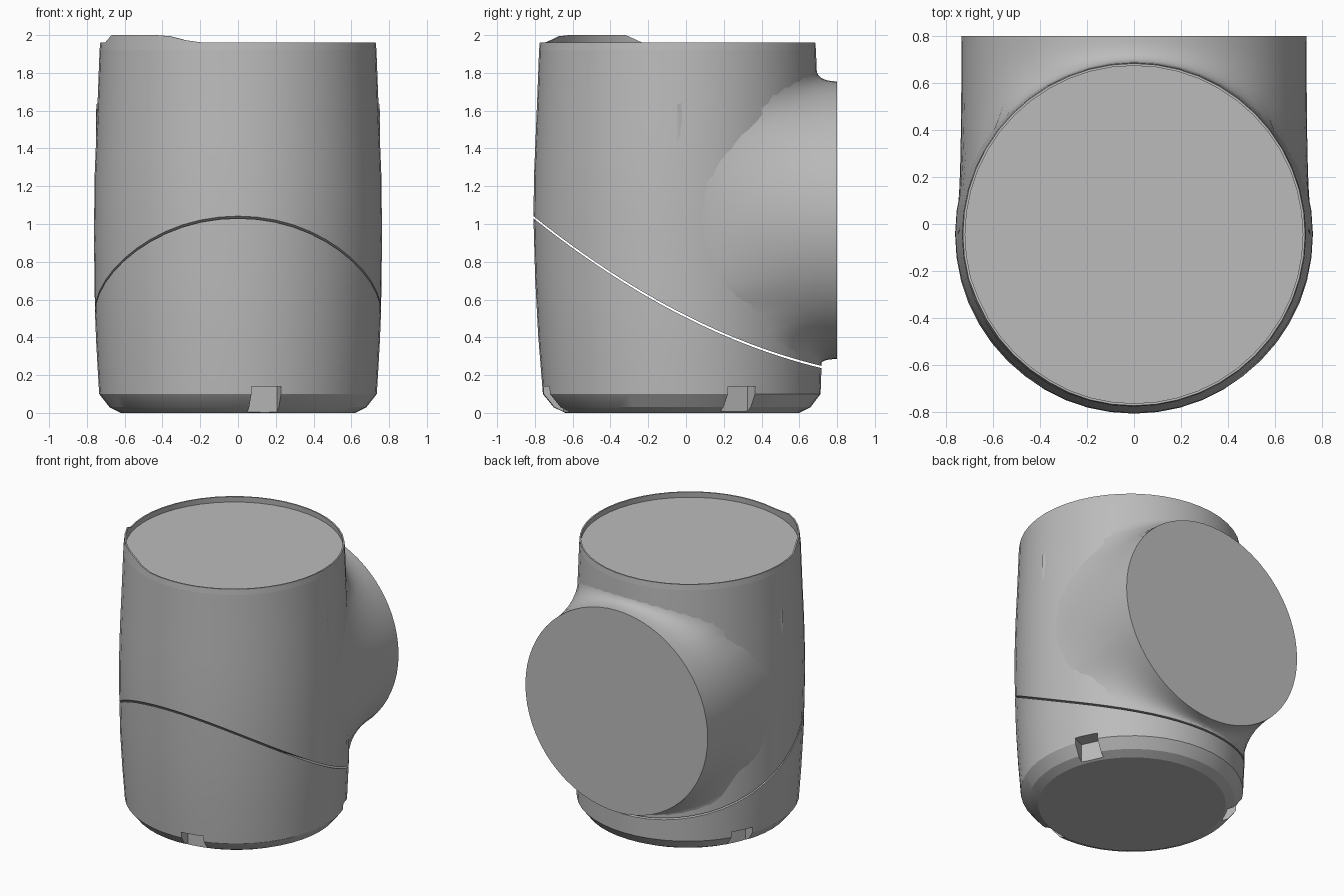
import bpy, bmesh, math

old = bpy.data.objects.get("Cube")
if old:
    bpy.data.objects.remove(old, do_unlink=True)

grey = bpy.data.materials.new("plain grey")
grey.use_nodes = True
COLOUR = (0.5, 0.5, 0.5, 1)
grey.diffuse_color = COLOUR
grey.node_tree.nodes["Principled BSDF"].inputs["Base Color"].default_value = COLOUR

N = 48                       # columns round the housing
BACK = 0.8                   # plane of the rear port
PORT_Z, PORT_R = 1.02, 0.735
GAP = 0.006                  # half the seam gap
PROFILE = [(0, 0.62), (0.03, 0.68), (0.1, 0.735), (0.35, 0.75), (0.6, 0.76),
           (1.0, 0.763), (1.25, 0.76), (1.6, 0.745), (1.92, 0.733), (2.0, 0.725)]


def radius(z):
    for (z0, r0), (z1, r1) in zip(PROFILE, PROFILE[1:]):
        if z <= z1:
            return r0 + (r1 - r0) * (z - z0) / (z1 - z0)
    return PROFILE[-1][1]


def centre(z):
    return -0.02 - 0.025 * min(z, 1)


def seam(y):
    return 0.51 - 0.5035 * y + 0.183 * y * y


def angle(i):
    return math.radians(-90 + 360 * i / N)


def wall(i, z, inset=0):
    r = radius(z) - inset
    return (r * math.cos(angle(i)), centre(z) + r * math.sin(angle(i)), z)


def seam_height(i, offset):
    z = 0.5
    for _ in range(20):
        z = seam(wall(i, z)[1]) + offset
    return z


def add_ring(bm, points):
    return [bm.verts.new(p) for p in points]


def bridge(bm, a, b):
    for i in range(len(a)):
        j = (i + 1) % len(a)
        bm.faces.new((a[i], a[j], b[j], b[i]))


def seam_cap(bm, ring):
    # Strips across x close the curved cut
    for i in range(N // 2):
        corners = [ring[i], ring[i + 1], ring[N - i - 1], ring[-i]]
        bm.faces.new(list(dict.fromkeys(corners)))


def finish(bm, name, sharp=35):
    bmesh.ops.recalc_face_normals(bm, faces=bm.faces)
    mesh = bpy.data.meshes.new(name)
    bm.to_mesh(mesh)
    bm.free()
    mesh.materials.append(grey)
    ob = bpy.data.objects.new(name, mesh)
    bpy.context.collection.objects.link(ob)
    bpy.ops.object.select_all(action='DESELECT')
    ob.select_set(True)
    bpy.context.view_layer.objects.active = ob
    if sharp:
        bpy.ops.object.shade_smooth_by_angle(angle=math.radians(sharp))
    return ob


# Lower cup, chamfered at the foot and cut along the curved seam
bm = bmesh.new()
rings = [add_ring(bm, [wall(i, z) for i in range(N)]) for z in (0, 0.03, 0.1)]
for t in (0.33, 0.67, 1):
    rings.append(add_ring(bm, [wall(i, 0.1 + t * (seam_height(i, -GAP) - 0.1))
                               for i in range(N)]))
for a, b in zip(rings, rings[1:]):
    bridge(bm, a, b)
bm.faces.new(rings[0])
seam_cap(bm, rings[-1])
lower = finish(bm, "lower_cup", 25)

# Three notches round the foot
for k, (x, y) in enumerate([(0.15, -0.74), (0.67, 0.3), (-0.67, 0.3)]):
    bm = bmesh.new()
    bmesh.ops.create_cube(bm, size=1)
    bmesh.ops.scale(bm, vec=(0.22, 0.16, 0.28), verts=bm.verts)
    cutter = finish(bm, f"notch_cutter_{k + 1}", 0)
    cutter.location = (x, y, 0)
    cutter.rotation_euler.z = math.atan2(y + 0.02, x)
    cutter.hide_render = True
    cutter.hide_set(True)
    cutter.display_type = 'WIRE'
    mod = lower.modifiers.new("notch", 'BOOLEAN')
    mod.operation = 'DIFFERENCE'
    mod.solver = 'EXACT'
    mod.object = cutter

# Upper housing from the seam to the recessed top
bm = bmesh.new()
TOP = 1.92
rings = []
for t in (0, 0.25, 0.5, 0.75, 1):
    rings.append(add_ring(bm, [wall(i, seam_height(i, GAP) * (1 - t) + TOP * t)
                               for i in range(N)]))
for a, b in zip(rings, rings[1:]):
    bridge(bm, a, b)
bm.faces.new(rings[-1])
seam_cap(bm, rings[0])
finish(bm, "upper_housing")


# Thin rim round the top, with a raised lip at the front
def rim_height(i):
    a = math.degrees(angle(i)) % 360
    lip = max(0, min(1, (252 - a) / 14)) if a > 197 else 0
    return 1.96 + 0.04 * lip


bm = bmesh.new()
rings = [add_ring(bm, [wall(i, TOP) for i in range(N)]),
         add_ring(bm, [wall(i, rim_height(i)) for i in range(N)]),
         add_ring(bm, [wall(i, rim_height(i), 0.01) for i in range(N)]),
         add_ring(bm, [wall(i, TOP - 0.01, 0.01) for i in range(N)])]
for a, b in zip(rings, rings[1:]):
    bridge(bm, a, b)
finish(bm, "top_rim")


# Rear port flaring smoothly into the housing
def body_back(x, z):
    r = radius(z) - 0.003
    return centre(z) + math.sqrt(max(0, r * r - x * x))


def flare(phi):
    c, s = math.cos(phi), math.sin(phi)
    x, z = PORT_R * c, PORT_Z + PORT_R * s
    y = body_back(x, z)
    reach = PORT_R + 0.65 * (BACK - y)
    x2 = max(-0.752, min(0.752, reach * c))
    z2 = PORT_Z + reach * s
    y2 = body_back(x2, z2)
    z2 = max(z2, seam(y2) + 0.012)
    return (x, BACK, z), (x, y, z), (x2, body_back(x2, z2), z2)


bm = bmesh.new()
M, STEPS = 64, 8
curves = [flare(2 * math.pi * i / M) for i in range(M)]
rings = []
for k in range(STEPS + 1):
    t = k / STEPS
    rings.append(add_ring(bm, [
        [(1 - t) ** 2 * p + 2 * t * (1 - t) * q + t * t * r for p, q, r in zip(*c)]
        for c in curves]))
for a, b in zip(rings, rings[1:]):
    bridge(bm, a, b)
bm.faces.new(rings[0])
finish(bm, "rear_port", 50)
